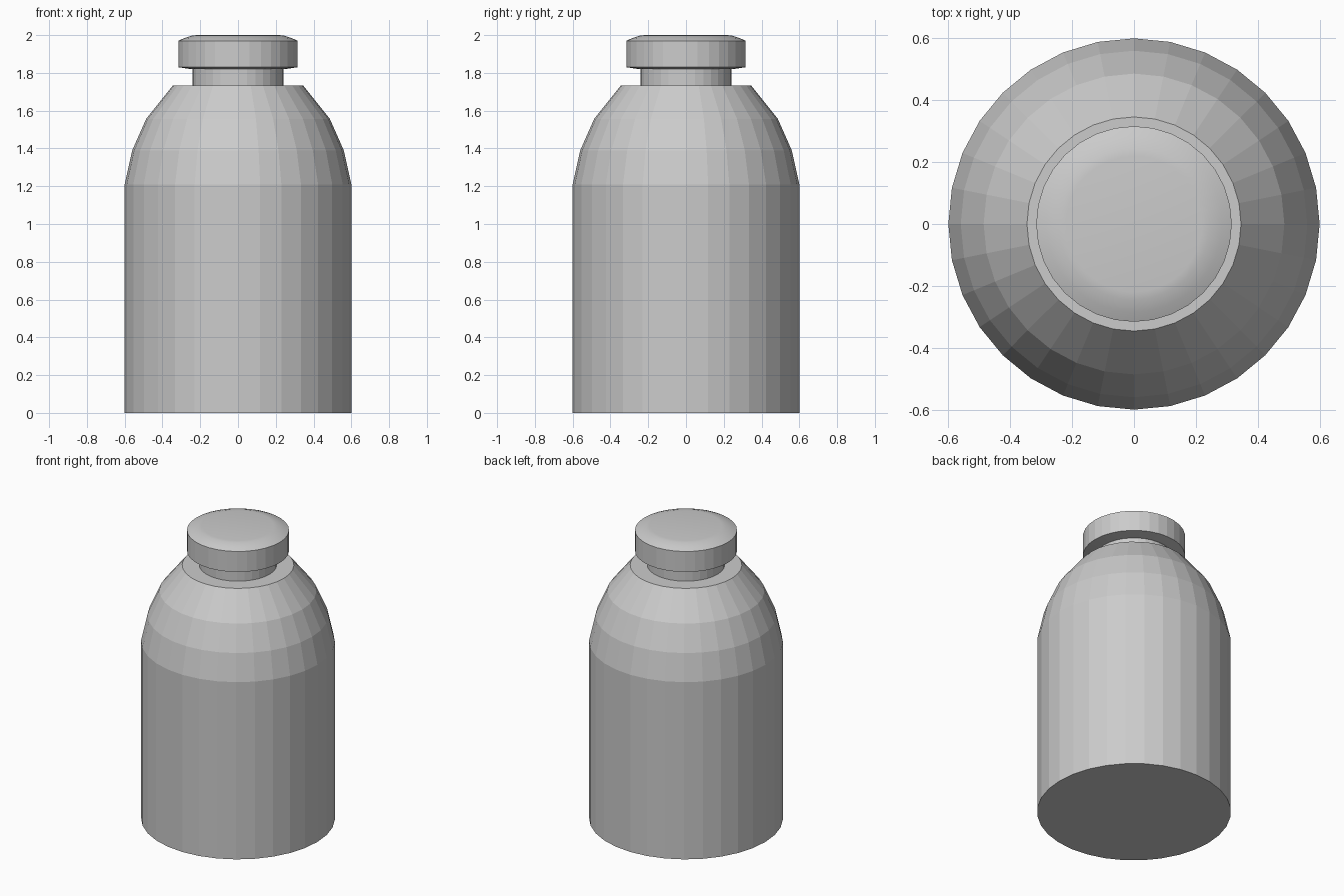
import bpy
import bmesh
from math import cos, sin, tau

if "Cube" in bpy.data.objects:
    bpy.data.objects.remove(bpy.data.objects["Cube"])

SIDES = 32


def lathe(name, profile, smooth_from=None):
    """Revolve (radius, z) points around z, closing both ends with flat caps.
    Bands that start at or above smooth_from are shaded smooth."""
    bm = bmesh.new()
    rings = [[bm.verts.new((r * cos(tau * i / SIDES), r * sin(tau * i / SIDES), z))
              for i in range(SIDES)] for r, z in profile]
    for lower, upper in zip(rings, rings[1:]):
        for i in range(SIDES):
            j = (i + 1) % SIDES
            bm.faces.new((lower[i], lower[j], upper[j], upper[i]))
    bm.faces.new(rings[0][::-1])
    bm.faces.new(rings[-1])
    if smooth_from is not None:
        # keep the rim edge crisp while the domed top blends
        for f in bm.faces:
            f.smooth = min(v.co.z for v in f.verts) >= smooth_from - 1e-4
    mesh = bpy.data.meshes.new(name)
    bm.to_mesh(mesh)
    bm.free()
    obj = bpy.data.objects.new(name, mesh)
    bpy.context.collection.objects.link(obj)
    return obj


# Body with stepped rounded shoulder, narrowing to the neck in one shell
lathe("bottle_body", [(0.60, 0), (0.60, 1.21), (0.56, 1.39), (0.486, 1.557),
                      (0.346, 1.732), (0.24, 1.732), (0.24, 1.825)])

# Cap with a shallow underside lip and a softly rounded top
lathe("bottle_cap", [(0.25, 1.82), (0.316, 1.83), (0.316, 1.97),
                     (0.285, 1.984), (0.245, 1.997), (0.22, 2.0)], smooth_from=1.97)
